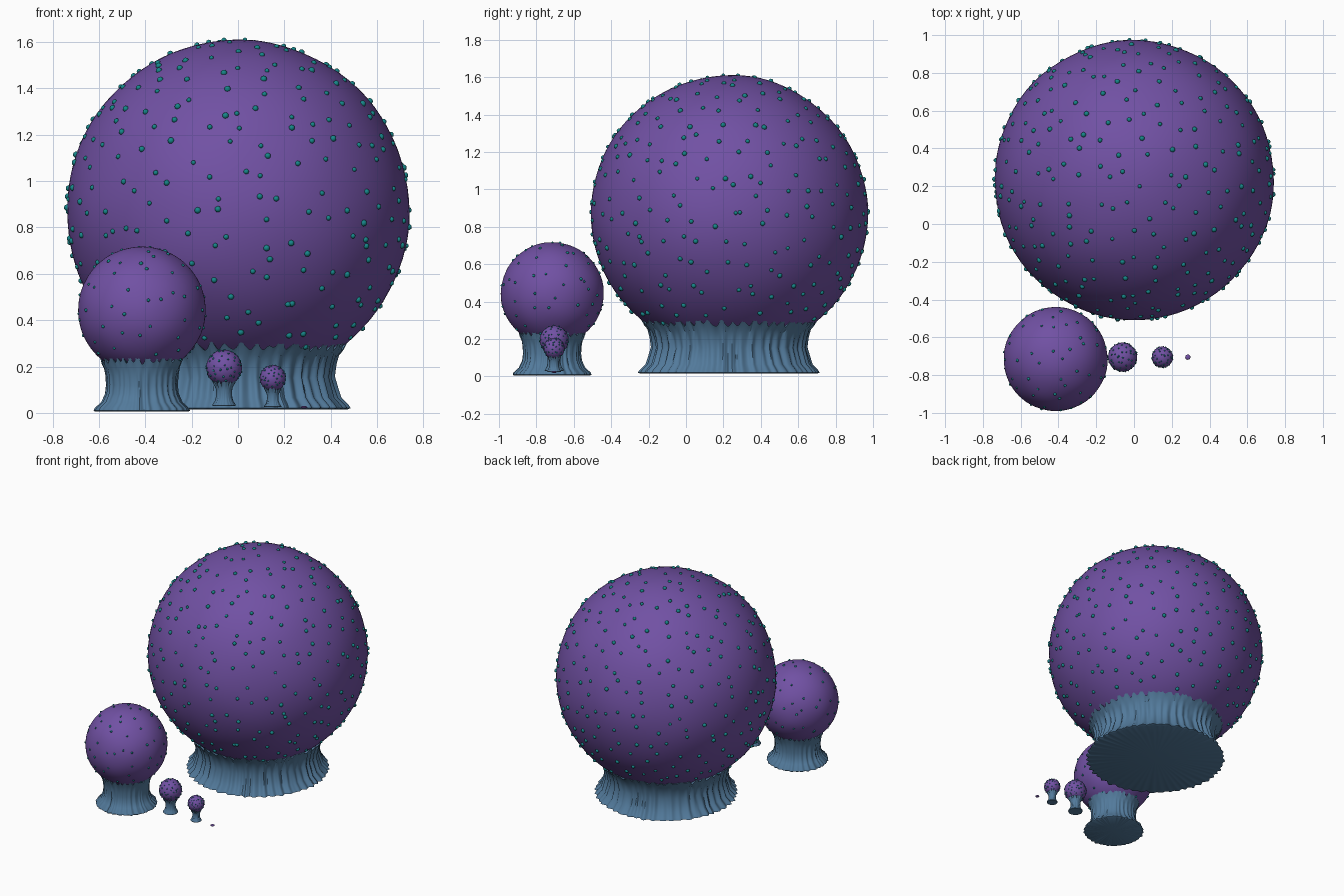
import bpy, bmesh, math, random
from mathutils import Vector, noise

if "Cube" in bpy.data.objects:
    bpy.data.objects.remove(bpy.data.objects["Cube"])

random.seed(7)


def material(name, color):
    m = bpy.data.materials.new(name)
    m.diffuse_color = (*color, 1)
    m.use_nodes = True
    m.node_tree.nodes["Principled BSDF"].inputs["Base Color"].default_value = m.diffuse_color
    return m


PURPLE = material("purple skin", (0.165, 0.082, 0.37))
BLUE = material("blue foot", (0.085, 0.195, 0.33))
TEAL = material("teal bumps", (0.008, 0.24, 0.25))


def finish(name, bm, mat):
    bmesh.ops.recalc_face_normals(bm, faces=bm.faces)
    me = bpy.data.meshes.new(name)
    bm.to_mesh(me)
    bm.free()
    for p in me.polygons:
        p.use_smooth = True
    me.materials.append(mat)
    ob = bpy.data.objects.new(name, me)
    bpy.context.collection.objects.link(ob)
    return ob


def surface_radius(d, r, seed):
    # slightly lumpy sphere
    return r * (1 + 0.008 * noise.noise(d * 2.2 + Vector((seed, 0, 0))))


def make_ball(name, c, r, seed):
    bm = bmesh.new()
    bmesh.ops.create_icosphere(bm, subdivisions=5, radius=1)
    for v in bm.verts:
        d = v.co.normalized()
        v.co = c + d * surface_radius(d, r, seed)
    finish(name, bm, PURPLE)


def make_bumps(name, c, r, count, size, low, seed):
    # jittered spiral of small beads above the foot
    src = bmesh.new()
    bmesh.ops.create_icosphere(src, subdivisions=2, radius=1)
    coords = [v.co.copy() for v in src.verts]
    faces = [[v.index for v in f.verts] for f in src.faces]
    src.free()
    bm = bmesh.new()
    step = math.sqrt(2 * math.pi * (1 - low) / count)
    for i in range(count):
        z = 1 - (1 - low) * (i + 0.5) / count
        a = i * math.pi * (3 - math.sqrt(5))
        s = math.sqrt(1 - z * z)
        d = Vector((s * math.cos(a), s * math.sin(a), z))
        d += Vector([random.uniform(-0.4, 0.4) * step for _ in range(3)])
        d.normalize()
        p = c + d * surface_radius(d, r, seed)
        k = size * random.uniform(0.8, 1.15)
        vs = [bm.verts.new(p + q * k) for q in coords]
        for f in faces:
            bm.faces.new([vs[j] for j in f])
    finish(name, bm, TEAL)


def make_foot(name, cx, cy, z0, z1, radii, folds, seed):
    # ruffled, waisted skirt with a closed bottom and an uneven upper lip
    bottom, waist, top = radii
    profile = [(0.0, bottom * 0.97), (0.02, bottom), (0.07, bottom * 0.98),
               (0.18, waist * 0.6 + bottom * 0.4), (0.34, waist * 1.03), (0.5, waist),
               (0.68, waist * 1.02), (0.84, waist * 0.6 + top * 0.4), (1.0, top),
               (0.97, top * 0.92), (0.75, waist * 0.8)]
    n = folds * 8
    bm = bmesh.new()
    rings = []
    for t, r in profile:
        ring = []
        for i in range(n):
            a = 2 * math.pi * i / n
            d = Vector((math.cos(a), math.sin(a), 0))
            drift = noise.noise(d * 3 + Vector((seed, 0, t * 0.5)))
            flute = math.sin(folds * a + 3 * drift)
            rough = noise.noise(d * folds * 0.3 + Vector((0, seed, t * 0.6)))
            k = r * (1 + 0.016 * flute + 0.03 * rough)
            lip = (z1 - z0) * t * t * (0.05 * flute + 0.09 * rough)
            ring.append(bm.verts.new((cx + d.x * k, cy + d.y * k,
                                      z0 + (z1 - z0) * t + lip)))
        rings.append(ring)
    for lo, hi in zip(rings, rings[1:]):
        for i in range(n):
            j = (i + 1) % n
            bm.faces.new((lo[i], lo[j], hi[j], hi[i]))
    for ring, z in ((rings[0], z0 + 0.03 * (z1 - z0)), (rings[-1], z0 + 0.75 * (z1 - z0))):
        mid = bm.verts.new((cx, cy, z))
        for i in range(n):
            bm.faces.new((ring[i], ring[(i + 1) % n], mid))
    ob = finish(name, bm, BLUE)
    bpy.ops.object.select_all(action='DESELECT')
    ob.select_set(True)
    bpy.context.view_layer.objects.active = ob
    bpy.ops.object.shade_smooth_by_angle(angle=math.radians(40))


# name, centre, radius, bump count, bump size, lowest bump, foot z, foot radii, folds
PODS = [
    ("large", (0, 0.232, 0.87), 0.74, 430, 0.0125, -0.76,
     (0.015, 0.29), (0.475, 0.41, 0.465), 48),
    ("medium", (-0.415, -0.715, 0.443), 0.275, 85, 0.0075, -0.76,
     (0.005, 0.23), (0.205, 0.152, 0.178), 30),
    ("small", (-0.06, -0.705, 0.195), 0.077, 85, 0.0045, -0.76,
     (0.03, 0.135), (0.05, 0.034, 0.05), 18),
    ("smaller", (0.15, -0.705, 0.15), 0.056, 75, 0.0038, -0.76,
     (0.025, 0.105), (0.037, 0.025, 0.037), 16),
]
for k, (nm, c, r, cnt, size, low, fz, fr, folds) in enumerate(PODS):
    c = Vector(c)
    seed = 5.3 * k + 1.7
    make_ball(nm + "_ball", c, r, seed)
    make_bumps(nm + "_bumps", c, r, cnt, size, low, seed)
    make_foot(nm + "_foot", c.x, c.y, fz[0], fz[1], fr, folds, seed)

# tiny flat bud at the end of the row
bm = bmesh.new()
bmesh.ops.create_icosphere(bm, subdivisions=3, radius=1)
for v in bm.verts:
    v.co = Vector((0.285 + v.co.x * 0.014, -0.705 + v.co.y * 0.014, 0.024 + v.co.z * 0.006))
finish("tiny_bud", bm, PURPLE)
